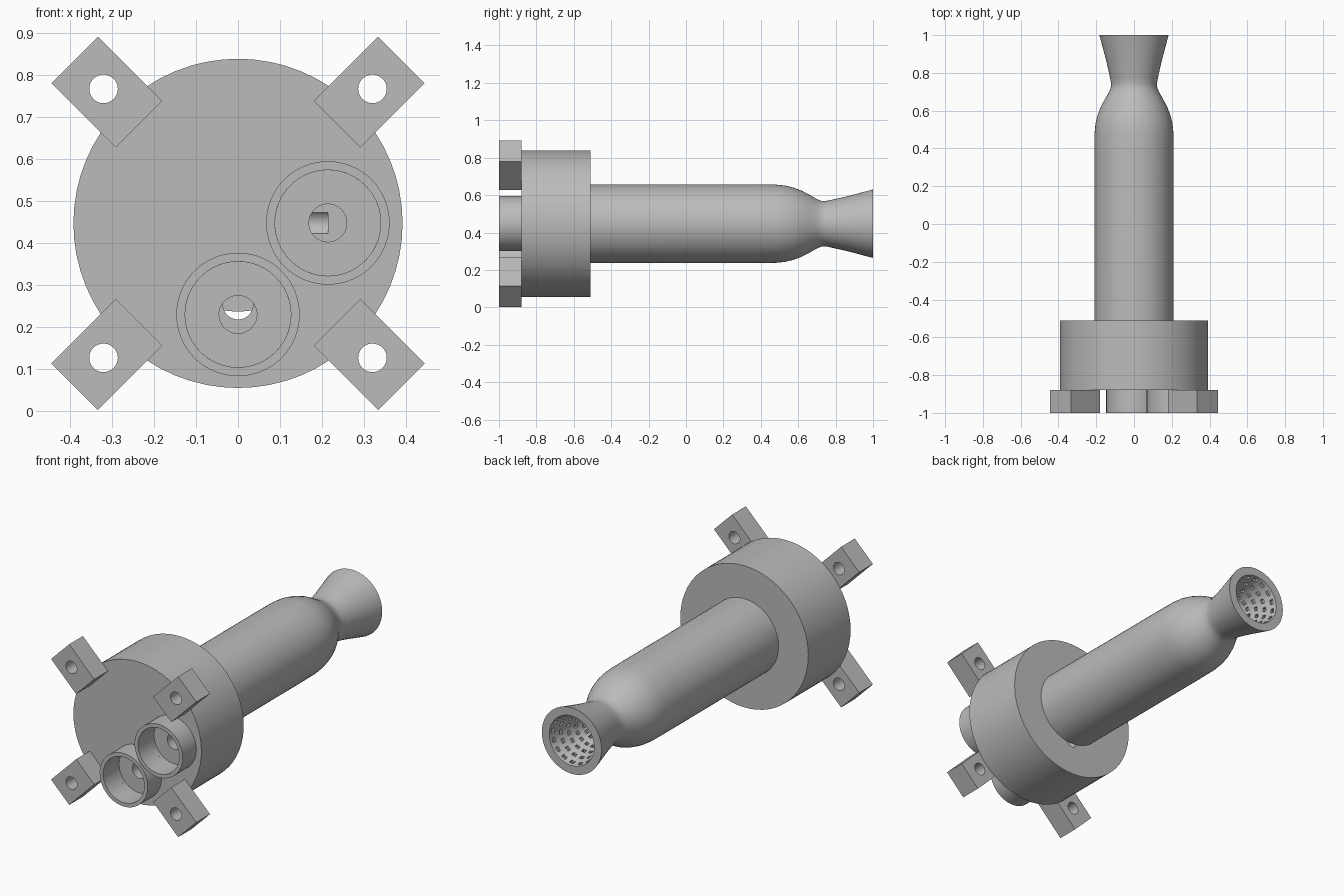
import bpy
import bmesh
from math import cos, sin, pi, radians, atan2
from mathutils import Matrix, Vector

if "Cube" in bpy.data.objects:
    bpy.data.objects.remove(bpy.data.objects["Cube"], do_unlink=True)

AXIS_Z = 0.447
FRONT, FLANGE, BACK = -1.0, -0.88, -0.51

metal = bpy.data.materials.new("plain grey metal")
metal.use_nodes = True
GREY = (0.5, 0.5, 0.5, 1)
metal.diffuse_color = GREY
metal.node_tree.nodes["Principled BSDF"].inputs["Base Color"].default_value = GREY


def add_object(name, bm):
    mesh = bpy.data.meshes.new(name)
    bm.to_mesh(mesh)
    bm.free()
    mesh.materials.append(metal)
    ob = bpy.data.objects.new(name, mesh)
    bpy.context.collection.objects.link(ob)
    return ob


def lathe(profile, x=0, z=AXIS_Z, segments=64, closed=False):
    """Revolve (radius, y) points around an axis parallel to y."""
    bm = bmesh.new()
    rings = []
    for r, y in profile:
        rings.append([bm.verts.new((x + r * cos(2 * pi * i / segments), y,
                                    z + r * sin(2 * pi * i / segments)))
                      for i in range(segments)] if r > 0
                     else [bm.verts.new((x, y, z))] * segments)
    pairs = list(zip(rings, rings[1:]))
    if closed:
        pairs.append((rings[-1], rings[0]))
    for a, b in pairs:
        for i in range(segments):
            j = (i + 1) % segments
            bm.faces.new(dict.fromkeys((a[i], a[j], b[j], b[i])))
    bmesh.ops.recalc_face_normals(bm, faces=bm.faces)
    return bm


def rod(start, end, radius):
    """Solid cylinder between two points."""
    start, end = Vector(start), Vector(end)
    bm = bmesh.new()
    turn = (end - start).to_track_quat('Z', 'Y').to_matrix().to_4x4()
    bmesh.ops.create_cone(bm, cap_ends=True, segments=48, radius1=radius,
                          radius2=radius, depth=(end - start).length,
                          matrix=Matrix.Translation((start + end) / 2) @ turn)
    return bm


def drill(ob, start, end, radius):
    cutter = add_object("drill_helper", rod(start, end, radius))
    cutter.hide_render = True
    mod = ob.modifiers.new("hole", 'BOOLEAN')
    mod.operation = 'DIFFERENCE'
    mod.solver = 'EXACT'
    mod.object = cutter
    bpy.context.view_layer.update()
    graph = bpy.context.evaluated_depsgraph_get()
    mesh = bpy.data.meshes.new_from_object(ob.evaluated_get(graph))
    ob.modifiers.clear()
    ob.data = mesh
    bpy.data.objects.remove(cutter, do_unlink=True)


def smooth(ob):
    bpy.ops.object.select_all(action='DESELECT')
    ob.select_set(True)
    bpy.context.view_layer.objects.active = ob
    bpy.ops.object.shade_smooth_by_angle(angle=radians(25))


# Manifold drum with pockets and feed channels
drum = add_object("manifold_drum", lathe(
    [(0, FLANGE), (0.392, FLANGE), (0.392, BACK), (0, BACK)]))
FLOOR = -0.86
sockets = {"side": (0.214, 0.448), "lower": (0, 0.23)}
for x, z in sockets.values():
    drill(drum, (x, FLANGE - 0.05, z), (x, FLOOR, z), 0.126)
    drill(drum, (x, FLOOR - 0.02, z), (x, -0.7, z), 0.045)
x, z = sockets["side"]
drill(drum, (x, -0.72, z), (0.05, -0.72, z), 0.032)
x, z = sockets["lower"]
drill(drum, (x, -0.74, z + 0.024), (x, BACK + 0.05, z + 0.024), 0.036)
smooth(drum)

# Inlet sockets standing on the front of the drum
for side, (x, z) in sockets.items():
    smooth(add_object(side + "_inlet_socket", lathe(
        [(0.126, FRONT), (0.147, FRONT), (0.147, FLANGE), (0.126, FLANGE)],
        x, z, closed=True)))

# Four drilled mounting lugs on the diagonals
for height, sz in (("upper", 1), ("lower", -1)):
    for side, sx in (("left", 1), ("right", -1)):
        bm = bmesh.new()
        out = Vector((sx, 0, sz)).normalized()
        centre = Vector((0, (FRONT + FLANGE) / 2, AXIS_Z)) + out * 0.442
        bmesh.ops.create_cube(bm, size=1, matrix=Matrix.Translation(centre)
                              @ Matrix.Rotation(-atan2(sz, sx), 4, 'Y')
                              @ Matrix.Diagonal((0.217, 0.12, 0.157, 1)))
        lug = add_object(f"{height}_{side}_lug", bm)
        hole = Vector((0, 0, AXIS_Z)) + out * 0.453
        drill(lug, hole + Vector((0, FRONT - 0.1, 0)),
              hole + Vector((0, FLANGE + 0.1, 0)), 0.034)
        smooth(lug)

# Chamber and nozzle: outer skin, then the hollow inside
outer = [(0, BACK), (0.21, BACK), (0.21, 0.36), (0.209, 0.48), (0.204, 0.53),
         (0.193, 0.575), (0.176, 0.62), (0.152, 0.665), (0.132, 0.7),
         (0.122, 0.725), (0.121, 0.745), (0.127, 0.775), (0.146, 0.86),
         (0.183, 1.0)]
THROAT, EXIT, ROWS = 0.74, 0.985, 5
pitch = (EXIT - THROAT) / ROWS


def bell(y):
    return 0.07 + (0.137 - 0.07) * (y - THROAT) / (1 - THROAT)


inner = [(0.137, 1.0)]
for row in range(ROWS):
    top = EXIT - row * pitch
    inner += [(bell(y), y) for y in (top, top - 0.018)]
inner += [(0.07, 0.73), (0.09, 0.69), (0.15, 0.58), (0.16, 0.48),
          (0.16, -0.45), (0, -0.45)]
bm = lathe(outer + inner)

# Cooling slots sunk into the bell wall, staggered row by row
slots = []
for f in bm.faces:
    c = f.calc_center_median()
    for row in range(ROWS):
        mid = EXIT - row * pitch - 0.009
        radius = Vector((c.x, c.z - AXIS_Z)).length
        step = int(atan2(c.z - AXIS_Z, c.x) % (2 * pi) / (2 * pi) * 64)
        if (abs(c.y - mid) < 0.003 and radius < bell(mid) + 0.005
                and (step + 2 * (row % 2)) % 4 < 2):
            slots.append(f)
bmesh.ops.inset_region(bm, faces=slots, thickness=0.0005, depth=-0.02)
smooth(add_object("chamber_and_nozzle", bm))
